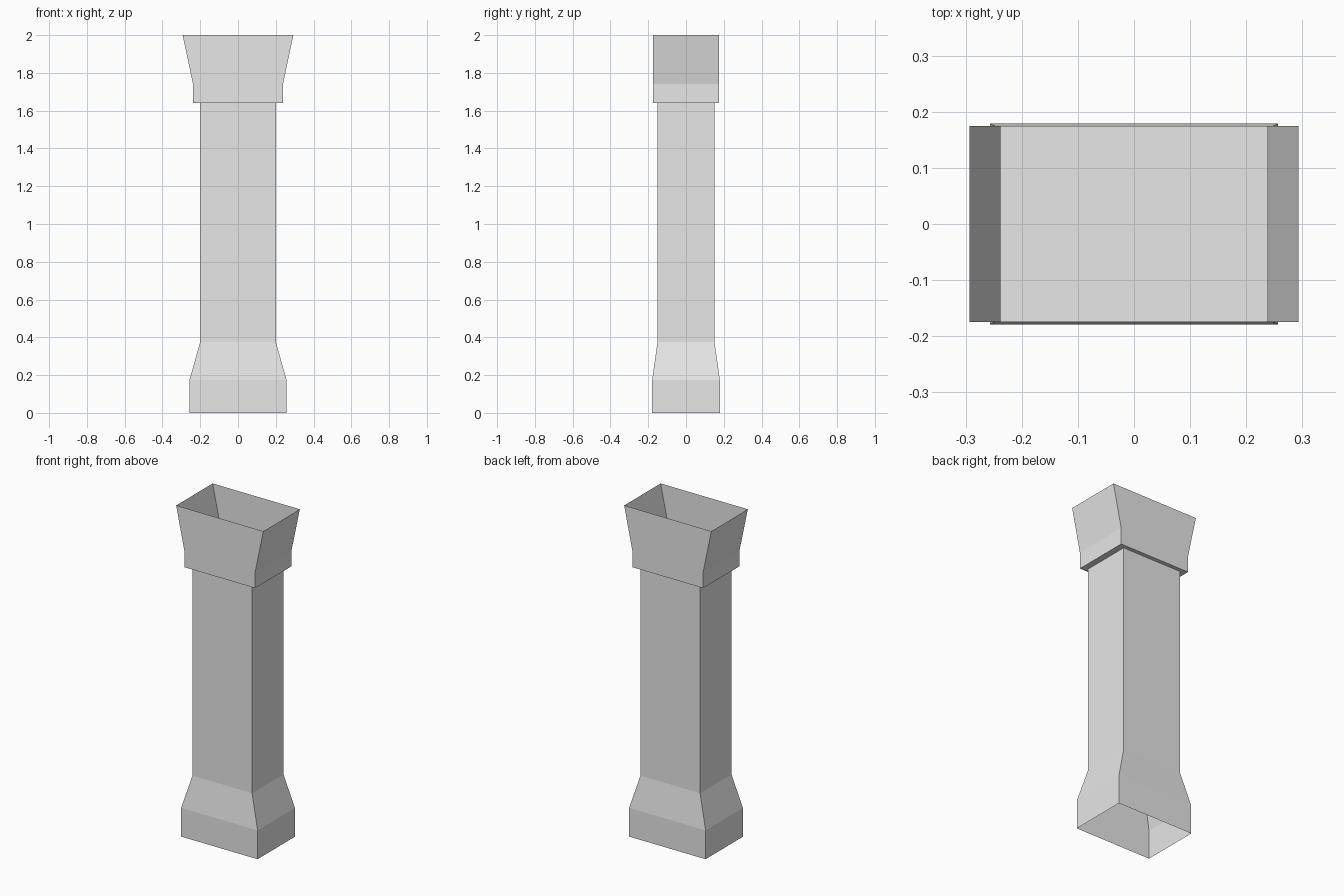
import bpy
import bmesh

cube = bpy.data.objects.get("Cube")
if cube:
    bpy.data.objects.remove(cube, do_unlink=True)

stone = bpy.data.materials.new("light_grey_stone")
stone.use_nodes = True
colour = (0.8, 0.8, 0.8, 1)
stone.diffuse_color = colour
stone.node_tree.nodes["Principled BSDF"].inputs["Base Color"].default_value = colour


def square_tube(name, sections, floor=False):
    """Loft rectangles (half x, half y, z) into an open tube, optionally with a floor."""
    bm = bmesh.new()
    rings = []
    for hx, hy, z in sections:
        corners = ((-hx, -hy), (hx, -hy), (hx, hy), (-hx, hy))
        rings.append([bm.verts.new((x, y, z)) for x, y in corners])
    for low, high in zip(rings, rings[1:]):
        for i in range(4):
            j = (i + 1) % 4
            bm.faces.new((low[i], low[j], high[j], high[i]))
    if floor:
        bm.faces.new(rings[0][::-1])
    mesh = bpy.data.meshes.new(name)
    bm.to_mesh(mesh)
    bm.free()
    mesh.materials.append(stone)
    obj = bpy.data.objects.new(name, mesh)
    bpy.context.collection.objects.link(obj)
    return obj


# Flared base running up into the plain shaft, open underneath
square_tube("base_and_shaft", [
    (0.257, 0.179, 0),
    (0.257, 0.179, 0.175),
    (0.2, 0.151, 0.375),
    (0.2, 0.151, 1.64),
])

# Capital: wider collar with a floor, flaring sideways to an open top
square_tube("capital", [
    (0.238, 0.175, 1.64),
    (0.238, 0.175, 1.74),
    (0.293, 0.175, 2),
], floor=True)
